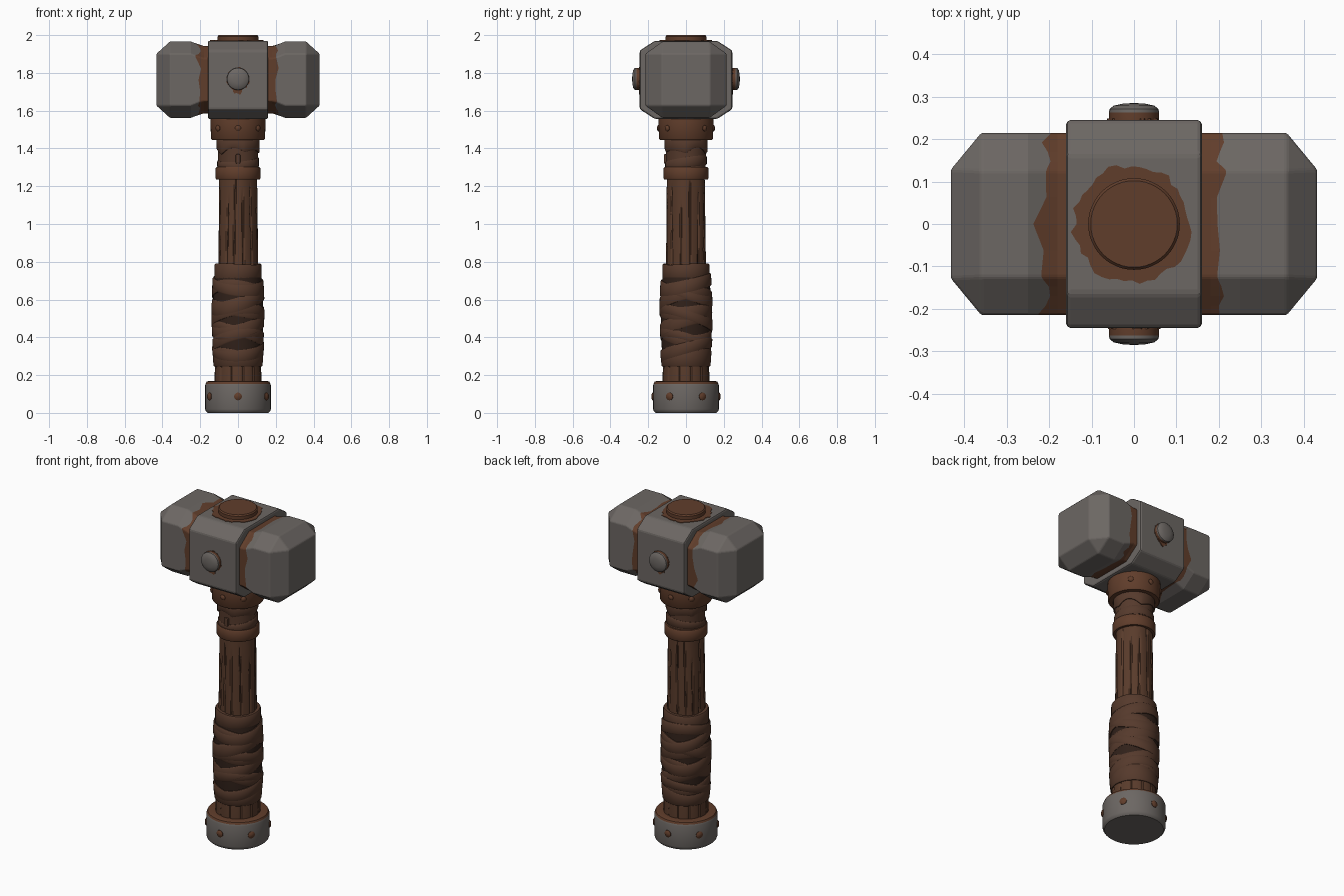
import bpy, bmesh, math, random
from mathutils import Matrix, Vector

if "Cube" in bpy.data.objects:
    bpy.data.objects.remove(bpy.data.objects["Cube"])

random.seed(7)
PI = math.pi


def material(name, col):
    m = bpy.data.materials.new(name)
    m.diffuse_color = (*col, 1)
    m.use_nodes = True
    m.node_tree.nodes["Principled BSDF"].inputs["Base Color"].default_value = m.diffuse_color
    return m


IRON = material("iron grey", (0.15, 0.135, 0.125))
RUST = material("rust brown", (0.118, 0.047, 0.024))
WOOD = material("wood brown", (0.100, 0.044, 0.024))
LEATHER = material("leather brown", (0.092, 0.042, 0.025))
DARK = material("dark crevice", (0.030, 0.015, 0.010))


def finish(bm, name, mats, smooth=35, bevel=0, matrix=None):
    bmesh.ops.remove_doubles(bm, verts=bm.verts, dist=1e-5)
    bmesh.ops.recalc_face_normals(bm, faces=bm.faces)
    if matrix:
        bm.transform(matrix)
    me = bpy.data.meshes.new(name)
    bm.to_mesh(me)
    bm.free()
    for m in mats:
        me.materials.append(m)
    ob = bpy.data.objects.new(name, me)
    bpy.context.collection.objects.link(ob)
    if smooth:
        bpy.ops.object.select_all(action='DESELECT')
        ob.select_set(True)
        bpy.context.view_layer.objects.active = ob
        bpy.ops.object.shade_smooth_by_angle(angle=math.radians(smooth))
    if bevel:
        b = ob.modifiers.new("worn edges", 'BEVEL')
        b.width, b.segments, b.limit_method = bevel, 2, 'ANGLE'
        b.angle_limit = math.radians(25)
    return ob


def loft(bm, rings, mat_rule=lambda i, j: 0, closed=False):
    """Skin rings of points; cap both ends unless closed into a loop."""
    vs = [[bm.verts.new(p) for p in r] for r in rings]
    n, k = len(rings[0]), len(rings)
    for i in range(k if closed else k - 1):
        a, b = vs[i], vs[(i + 1) % k]
        for j in range(n):
            f = bm.faces.new((a[j], a[(j + 1) % n], b[(j + 1) % n], b[j]))
            f.material_index = mat_rule(i, j)
    if not closed:
        bm.faces.new(vs[0]).material_index = mat_rule(0, 0)
        bm.faces.new(vs[-1]).material_index = mat_rule(k - 2, 0)


def lathe(name, profile, mats, seg=48, radial=lambda t, z: 0, rule=lambda i, j: 0, matrix=None, smooth=35):
    bm = bmesh.new()
    rings = []
    for r, z in profile:
        ring = []
        for j in range(seg):
            t = 2 * PI * j / seg
            q = r + radial(t, z)
            ring.append((q * math.cos(t), q * math.sin(t), z))
        rings.append(ring)
    loft(bm, rings, rule)
    return finish(bm, name, mats, smooth, matrix=matrix)


def band(name, radius, low, high, thick, mat, seg=72):
    """Strip hugging a round core; low(t) and high(t) give its edges."""
    bm = bmesh.new()
    rings = []
    for j in range(seg):
        t = 2 * PI * j / seg
        a, b, c = low(t), high(t), Vector((math.cos(t), math.sin(t), 0))
        e = 0.006
        ring = []
        for z, d in ((a, -.02), (a, thick - .004), (a + e, thick), (b - e, thick), (b, thick - .004), (b, -.02)):
            ring.append(c * (radius(z) + d) + Vector((0, 0, z)))
        rings.append(ring)
    loft(bm, rings, closed=True)
    return finish(bm, name, [mat], 40)


def octagon(x, hy, hz, cy, cz, zc, n=4):
    """Chamfered rectangle in the yz plane, each side split n times."""
    c = [(hy, -hz + cz), (hy, hz - cz), (hy - cy, hz), (cy - hy, hz),
         (-hy, hz - cz), (-hy, cz - hz), (cy - hy, -hz), (hy - cy, -hz)]
    pts = []
    for i in range(8):
        (a, b), (d, e) = c[i], c[(i + 1) % 8]
        pts += [(x, a + (d - a) * k / n, zc + b + (e - b) * k / n) for k in range(n)]
    return pts


# Hammer heads: chamfered blocks with an irregular rusty strip beside the centre block
def neck(x):
    return 0.178 + 0.024 * min(1, max(0, (x - 0.19) / 0.06))


for side, label in ((-1, "left"), (1, "right")):
    def ring(x, hz):
        return octagon(x * side, .215, hz, .09, .065, 1.764)
    edge = []
    for j in range(32):
        x = 0.202 + random.uniform(-.008, .014) + (.022 if random.random() < .15 else 0)
        edge.append(ring(x, neck(x))[j])
    rings = [ring(.13, .178), ring(.18, .178), edge, ring(.25, .202), ring(.36, .202),
             octagon(.432 * side, .128, .137, 0, 0, 1.764)]
    bm = bmesh.new()
    loft(bm, rings, lambda i, j: 1 if i < 2 else 0)
    bmesh.ops.dissolve_degenerate(bm, dist=1e-5, edges=bm.edges)
    finish(bm, label + "_hammer_head", [IRON, RUST], 0, .006)

# Centre block
bm = bmesh.new()
loft(bm, [octagon(x, .245, .207, .08, .052, 1.763, 1) for x in (-.16, .16)])
finish(bm, "centre_block", [IRON], 0, .01)


# Rust stains: thin irregular plates
def stain(name, r, matrix, drip=0):
    wob = [random.uniform(-.008, .008) for _ in range(48)]

    def radial(t, z):
        return wob[int(t / (2 * PI) * 48 + .5) % 48] + drip * max(0, math.cos(t + PI / 2)) ** 12
    lathe(name, [(r, -.004), (r, .003)], [RUST], 48, radial, matrix=matrix)


stain("top_stain", .138, Matrix.Translation((-.005, 0, 1.97)))

# Handle end showing through the top
lathe("handle_end", [(.108, 1.95), (.108, 1.993), (.102, 2.0)], [RUST])

# Front and back bolts, rusty at the base
for s, label in ((-1, "front"), (1, "back")):
    m = Matrix.Translation((0, s * .245, 1.768)) @ Matrix.Rotation(-s * PI / 2, 4, 'X')
    lathe(label + "_bolt", [(.058, -.01), (.059, .018), (.058, .026), (.048, .034), (.025, .039), (.004, .04)],
          [IRON, RUST], 24, rule=lambda i, j: 1 if i == 0 else 0, matrix=m)
    m = Matrix.Translation((0, s * .245, 1.766)) @ Matrix.Rotation(PI / 2, 4, 'X')
    stain(label + "_bolt_stain", .057, m, .02)


# Small domed rivets around a ring
def rivets(name, angles, radius, z, size):
    for k, a in enumerate(angles):
        t = math.radians(a)
        m = (Matrix.Translation((radius * math.cos(t), radius * math.sin(t), z))
             @ Matrix.Rotation(t, 4, 'Z') @ Matrix.Rotation(PI / 2, 4, 'Y'))
        lathe(f"{name}_{k + 1}", [(size, -.012), (size, .004), (size * .7, .009), (size * .1, .011)],
              [RUST], 12, matrix=m)


# Collar under the head
lathe("collar", [(.11, 1.445), (.138, 1.445), (.143, 1.452), (.146, 1.54), (.143, 1.57), (.11, 1.57)], [RUST])
rivets("collar_rivet", (-90, -43, 43, 90, 137, 223), .143, 1.507, .016)

# Wooden shaft with carved grain grooves
grooves = [(random.uniform(.1, .3) + 2 * PI * k / 13, random.uniform(.82, .98), random.uniform(1.08, 1.24),
            random.uniform(-.25, .25)) for k in range(13)]
SEG = 144


def grain(t, z):
    d = 0
    for a, lo, hi, lean in grooves:
        if lo - .2 < z < hi:
            g = abs((t - a - lean * (z - 1) + PI) % (2 * PI) - PI)
            d = max(d, .007 * max(0, 1 - g / .06))
    return -d + .0015 * math.sin(5 * t + 2 * z)


zs = [.72 + .54 * k / 18 for k in range(19)]
lathe("shaft", [(.106 - .006 * (z - .72) / .54, z) for z in zs], [WOOD, DARK], SEG, grain,
      lambda i, j: 1 if grain(2 * PI * (j + .5) / SEG, zs[i] + .015) < -.0068 else 0, smooth=30)

# Bound cloth below the collar
lathe("upper_binding", [(.104, 1.26), (.105, 1.36), (.108, 1.46)], [LEATHER])
band("upper_binding_flap", lambda z: .106, lambda t: 1.375 + .022 * abs(math.sin(2.5 * t)) + .008 * math.sin(3 * t),
     lambda t: 1.455, .008, LEATHER)
band("upper_binding_strip", lambda z: .104, lambda t: 1.30 + .012 * math.sin(t),
     lambda t: 1.345 + .018 * math.sin(t + .5), .006, LEATHER)
lathe("upper_ring", [(.09, 1.235), (.114, 1.235), (.119, 1.243), (.118, 1.295), (.113, 1.303), (.09, 1.303)], [RUST])
bm = bmesh.new()
bmesh.ops.create_cube(bm, size=1, matrix=Matrix.Translation((0, -.107, 1.345)) @ Matrix.Diagonal((.024, .02, .05, 1)))
finish(bm, "binding_peg", [LEATHER], 0, .005)


# Leather grip: swollen core with overlapping slanted wraps
def grip_r(z):
    u = (z - .25) / .54
    return .117 + .016 * math.sin(PI * min(1, max(0, u * .85 + .1)))


lathe("grip_core", [(.09, .245)] + [(grip_r(z), z) for z in [.247 + .53 * k / 14 for k in range(15)]] + [(.09, .778)],
      [DARK])
band("grip_top_wrap", lambda z: .117, lambda t: .70 + .012 * math.sin(t + 2), lambda t: .788 + .004 * math.sin(2 * t),
     .008, LEATHER)
band("grip_bottom_wrap", grip_r, lambda t: .245, lambda t: .33 + .015 * math.sin(2 * t), .008, LEATHER)
for k in range(9):
    z0, ph = .335 + .043 * k, k * 2.3 + random.uniform(-.3, .3)
    amp, w = random.uniform(.025, .05), random.uniform(.028, .036)

    def low(t):
        return z0 - w + amp * math.sin(t + ph)

    def high(t):
        return z0 + w + amp * .9 * math.sin(t + ph + .25)
    band(f"grip_wrap_{k + 1}", grip_r, low, high, random.uniform(.004, .009), LEATHER)

# Short wooden end between grip and pommel
plank = [2 * PI * k / 12 + .2 for k in range(12)]
lathe("lower_shaft", [(.123, .14), (.124, .2), (.12, .27)], [WOOD], 120,
      lambda t, z: -.006 * max(0, max(1 - abs((t - a + PI) % (2 * PI) - PI) / .05 for a in plank)))

# Pommel with rusty top rim and rivets
lathe("pommel", [(.162, 0), (.17, .008), (.174, .02), (.174, .145), (.171, .154), (.166, .165), (.158, .168), (.12, .166)],
      [IRON, RUST], rule=lambda i, j: 1 if i >= 4 else 0)
rivets("pommel_rivet", (-90, -30, 30, 90, 150, 210), .172, .087, .021)
